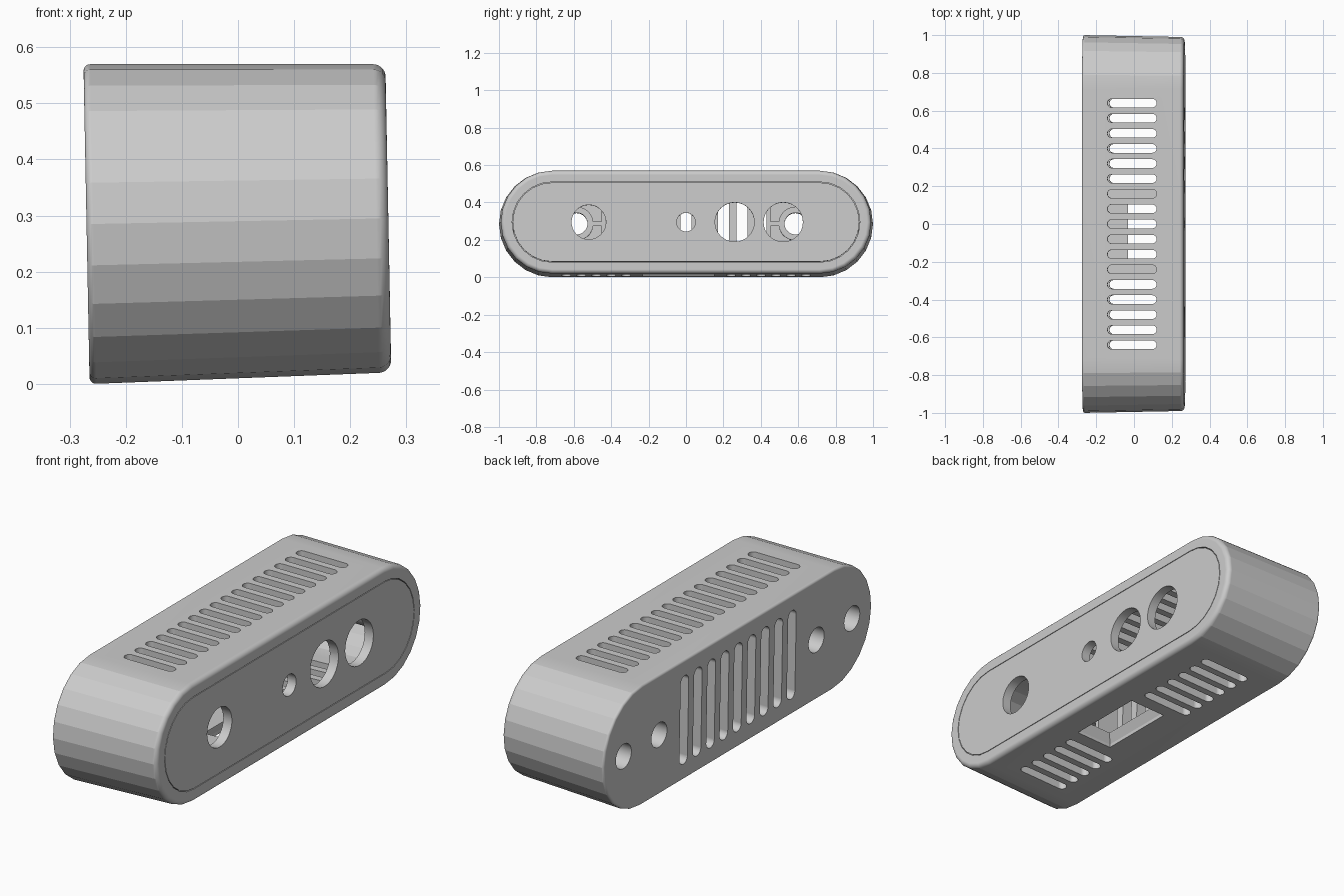
import bpy, bmesh
from math import sin, cos, pi, radians
from mathutils import Matrix

cube = bpy.data.objects.get("Cube")
if cube:
    bpy.data.objects.remove(cube)

TILT = radians(1.1)
BACK, FRONT = -0.27, 0.268
WALL = 0.06
STRAIGHT = 0.715          # half length of the straight sides

grey = bpy.data.materials.new("plain grey")
grey.use_nodes = True
grey.diffuse_color = (0.6, 0.6, 0.6, 1)
grey.node_tree.nodes["Principled BSDF"].inputs["Base Color"].default_value = (0.6, 0.6, 0.6, 1)


def stadium(half, r, n=12):
    """Outline lying along u; a circle when half is zero."""
    last = n + 1 if half else n
    pts = []
    for side in (0, 1):
        for i in range(last):
            a = -pi / 2 + pi * i / n + pi * side
            pts.append(((half if side == 0 else -half) + r * cos(a), r * sin(a)))
    return pts


def loft(bm, rings):
    rows = [[bm.verts.new(p) for p in ring] for ring in rings]
    n = len(rows[0])
    for a, b in zip(rows, rows[1:]):
        for i in range(n):
            j = (i + 1) % n
            bm.faces.new((a[i], a[j], b[j], b[i]))
    bm.faces.new(rows[0])
    bm.faces.new(rows[-1])


def along_x(outline, x, y=0, upright=False):
    return [(x, y + (v if upright else u), u if upright else v) for u, v in outline]


def cylinder(bm, y, r, x0, x1):
    loft(bm, [along_x(stadium(0, r, 16), x, y) for x in (x0, x1)])


def box(bm, x, y, z):
    loft(bm, [[(x[0], y[0], h), (x[1], y[0], h), (x[1], y[1], h), (x[0], y[1], h)] for h in z])


def finish(bm, name):
    bmesh.ops.recalc_face_normals(bm, faces=bm.faces[:])
    mesh = bpy.data.meshes.new(name)
    bm.to_mesh(mesh)
    bm.free()
    mesh.materials.append(grey)
    ob = bpy.data.objects.new(name, mesh)
    bpy.context.scene.collection.objects.link(ob)
    return ob


def radius(x):
    return 0.285 - 0.0192 * (x - BACK)


parts = []

# Drafted shell with rounded rims, open at the front
profile = [(BACK + WALL, radius(BACK + WALL) - WALL), (FRONT, radius(FRONT) - WALL)]
big, small, steps = 0.022, 0.012, 7
for i in range(steps + 1):
    a = pi / 2 * i / steps
    x = FRONT - big + big * cos(a)
    profile.append((x, radius(x) - big + big * sin(a)))
for i in range(steps + 1):
    a = pi / 2 * i / steps
    x = BACK + small - small * sin(a)
    profile.append((x, radius(x) - small + small * cos(a)))
bm = bmesh.new()
loft(bm, [along_x(stadium(STRAIGHT, r), x) for x, r in profile])
parts.append(finish(bm, "case_shell"))

# Flush front plate with a hairline seam
bm = bmesh.new()
plate = stadium(STRAIGHT, radius(FRONT) - WALL - 0.003)
loft(bm, [along_x(plate, x) for x in (FRONT - 0.045, FRONT)])
parts.append(finish(bm, "front_plate"))

# Screw posts, bosses and ribs inside
for s, side in ((1, "back"), (-1, "front")):
    for name, y, r, end in (("post", 0.85, 0.085, FRONT - 0.045), ("boss", 0.585, 0.09, -0.15)):
        bm = bmesh.new()
        cylinder(bm, s * y, r, BACK + 0.04, end)
        parts.append(finish(bm, f"{side}_{name}"))
    for name, ys, h in (("wall", (0.43, 0.452), 0.2), ("rib", (0.44, 0.51), 0.012)):
        bm = bmesh.new()
        box(bm, (BACK + 0.04, -0.15), sorted(s * y for y in ys), (-h, h))
        parts.append(finish(bm, f"{side}_{name}"))

# Cutter: all openings
bm = bmesh.new()
vent = stadium(0.107, 0.023, 14)
for i in range(-8, 9):
    through = i >= 3 or i <= -4
    loft(bm, [[(u - 0.005, v + 0.08 * i, z) for u, v in vent]
              for z in (-0.4 if through else 0.05, 0.4)])
for i in range(-4, 5):
    loft(bm, [along_x(stadium(0.18, 0.03, 14), x, 0.1 * i, True) for x in (-0.35, -0.17)])
for s in (-1, 1):
    cylinder(bm, s * 0.85, 0.058, -0.35, 0.15)
    cylinder(bm, s * 0.585, 0.058, -0.35, -0.142)
for y, r in ((-0.52, 0.092), (0, 0.05), (0.26, 0.105), (0.52, 0.105)):
    cylinder(bm, y, r, 0.18, 0.4)
# Bevelled rectangular port underneath
port = []
for z, grow in ((-0.4, 0.02), (-0.265, 0.02), (-0.225, 0), (-0.15, 0)):
    x0, x1, y0, y1 = -0.035 - grow, 0.115 + grow, -0.21 - grow, 0.13 + grow
    port.append([(x0, y0, z), (x1, y0, z), (x1, y1, z), (x0, y1, z)])
loft(bm, port)
cutter = finish(bm, "opening_cutter")
cutter.hide_render = True

for ob in parts:
    bpy.ops.object.select_all(action="DESELECT")
    ob.select_set(True)
    bpy.context.view_layer.objects.active = ob
    if not ob.name.endswith(("wall", "rib")):
        mod = ob.modifiers.new("openings", "BOOLEAN")
        mod.operation = "DIFFERENCE"
        mod.solver = "EXACT"
        mod.object = cutter
        bpy.ops.object.modifier_apply(modifier=mod.name)
    bpy.ops.object.shade_smooth_by_angle(angle=radians(14))
    mod = ob.modifiers.new("even_shading", "WEIGHTED_NORMAL")
    mod.keep_sharp = True
    # Lean the case so its top lies level
    ob.matrix_world = Matrix.Translation((0, 0, 0.29)) @ Matrix.Rotation(-TILT, 4, "Y")

bpy.data.objects.remove(cutter)
